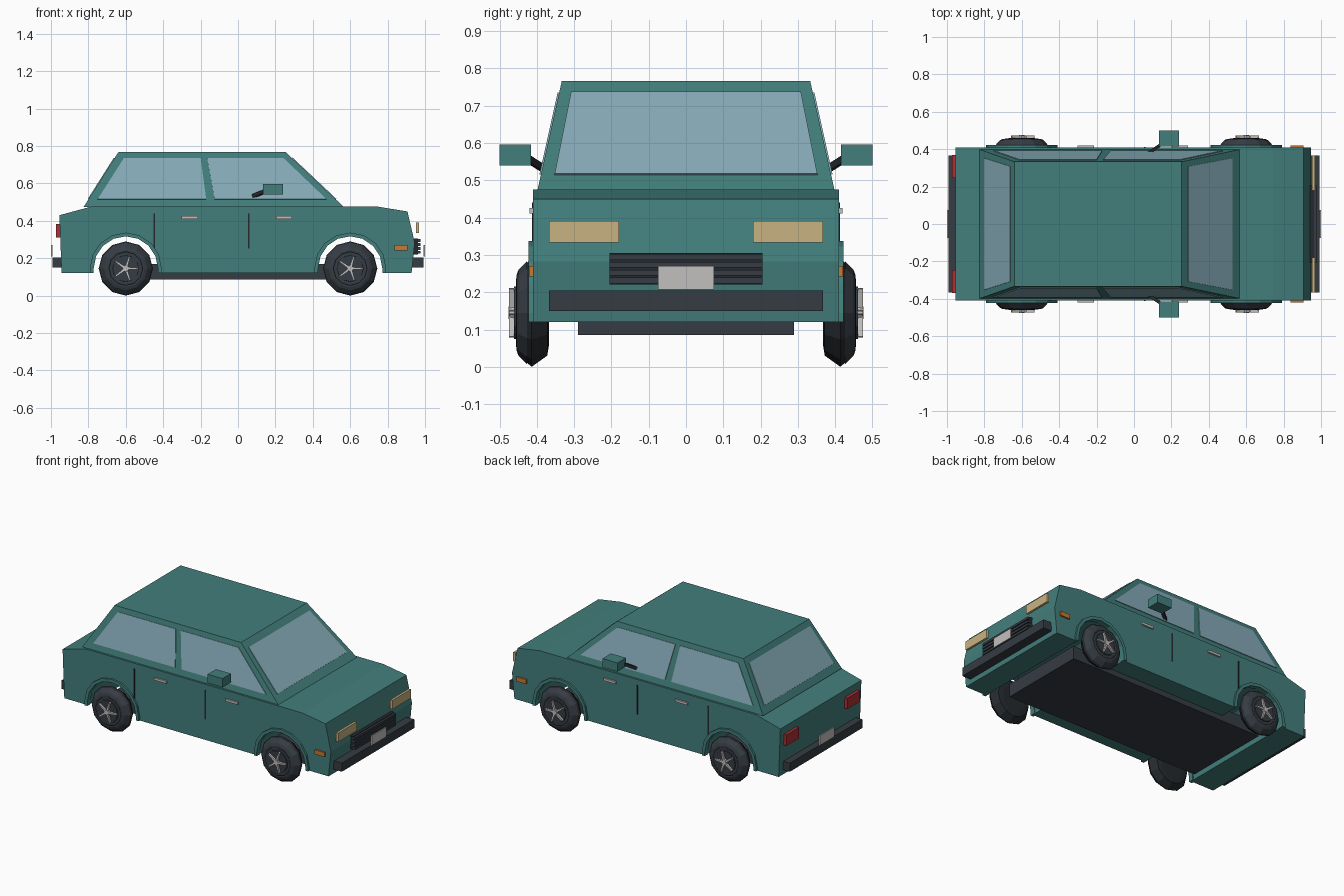
import bpy, bmesh, math
from mathutils import Vector

cube = bpy.data.objects.get("Cube")
if cube:
    bpy.data.objects.remove(cube, do_unlink=True)


def material(name, rgb):
    m = bpy.data.materials.new(name)
    m.use_nodes = True
    m.diffuse_color = (*rgb, 1)
    m.node_tree.nodes["Principled BSDF"].inputs["Base Color"].default_value = (*rgb, 1)
    return m


teal = material("teal paint", (0.055, 0.21, 0.20))
glass = material("window glass", (0.24, 0.41, 0.48))
trim = material("dark grey trim", (0.036, 0.045, 0.056))
rubber = material("black rubber", (0.018, 0.022, 0.026))
silver = material("silver", (0.54, 0.53, 0.52))
lamp = material("headlight cream", (0.58, 0.45, 0.22))
red = material("tail light red", (0.42, 0.03, 0.035))
orange = material("indicator orange", (0.58, 0.19, 0.03))


def finish(name, bm, mat):
    bmesh.ops.recalc_face_normals(bm, faces=bm.faces[:])
    mesh = bpy.data.meshes.new(name)
    bm.to_mesh(mesh)
    bm.free()
    mesh.materials.append(mat)
    ob = bpy.data.objects.new(name, mesh)
    bpy.context.scene.collection.objects.link(ob)
    return ob


def sweep(name, points, move, mat):
    """Solid made by moving a flat polygon along a vector."""
    bm = bmesh.new()
    face = bm.faces.new([bm.verts.new(p) for p in points])
    out = bmesh.ops.extrude_face_region(bm, geom=[face], use_keep_orig=True)
    verts = [g for g in out["geom"] if isinstance(g, bmesh.types.BMVert)]
    bmesh.ops.translate(bm, vec=Vector(move), verts=verts)
    return finish(name, bm, mat)


def prism(name, xz, y0, y1, mat):
    return sweep(name, [(x, y0, z) for x, z in xz], (0, y1 - y0, 0), mat)


def box(name, xs, ys, zs, mat):
    corners = [(xs[0], zs[0]), (xs[1], zs[0]), (xs[1], zs[1]), (xs[0], zs[1])]
    return prism(name, corners, ys[0], ys[1], mat)


SIDES = (("left", 1), ("right", -1))
AXLES = (("front", 0.6), ("rear", -0.6))
HALF, HUB_Z, SILL = 0.41, 0.145, 0.12


def arch(cx, r, n=8):
    """Wheel arch outline from front foot to rear foot."""
    curve = [(cx + r * math.cos(math.pi * i / n), HUB_Z + r * math.sin(math.pi * i / n))
             for i in range(n + 1)]
    return [(cx + r, SILL)] + curve + [(cx - r, SILL)]


# Lower body with both wheel arches in its outline
outline = [(-0.943, SILL), (-0.955, 0.43), (-0.785, 0.476), (0.746, 0.476),
           (0.906, 0.45), (0.945, 0.283), (0.928, SILL)]
prism("body", outline + arch(0.6, 0.176) + arch(-0.6, 0.176), -HALF, HALF, teal)
box("floor_pan", (-0.7, 0.7), (-0.29, 0.29), (0.085, 0.17), trim)

# Cabin: a tapered block
LOW, TOP = 0.475, 0.767
bm = bmesh.new()
for x, y, z in ((-0.825, 0.398, LOW), (0.565, 0.398, LOW), (0.255, 0.333, TOP), (-0.64, 0.333, TOP)):
    for s in (1, -1):
        bm.verts.new((x, s * y, z))
bmesh.ops.convex_hull(bm, input=bm.verts[:])
bmesh.ops.dissolve_limit(bm, angle_limit=0.01, verts=bm.verts[:], edges=bm.edges[:])
finish("cabin", bm, teal)


def lean(z, low, top):
    return low + (top - low) * (z - LOW) / (TOP - LOW)


# Windows: thin plates lying on the leaning cabin faces
W0, W1 = 0.515, 0.735
panes = (("rear_window", (-0.75, -0.17, -0.20, -0.61)),
         ("front_window", (-0.125, 0.473, 0.243, -0.165)))
for side, s in SIDES:
    for name, xs in panes:
        pts = [(x, s * lean(z, 0.398, 0.333), z) for x, z in zip(xs, (W0, W0, W1, W1))]
        sweep(f"{side}_{name}", pts, (0, s * 0.004, 0.001), glass)
for name, low, top, d in (("windshield", 0.565, 0.255, 1), ("back_window", -0.825, -0.64, -1)):
    pts = [(lean(z, low, top), y, z)
           for y, z in ((-0.352, W0), (0.352, W0), (0.308, W1), (-0.308, W1))]
    sweep(name, pts, (d * 0.003, 0, 0.003), glass)


# Wheels: pointed tyre, rim dish and five spokes
def lathe(name, profile, cx, s, steps, mat):
    bm = bmesh.new()
    rings = []
    for r, y in profile:
        rings.append([bm.verts.new((cx + r * math.sin(math.tau * i / steps), s * y,
                                    HUB_Z - r * math.cos(math.tau * i / steps)))
                      for i in range(steps)])
    for a, b in zip(rings, rings[1:]):
        for i in range(steps):
            j = (i + 1) % steps
            bm.faces.new((a[i], a[j], b[j], b[i]))
    bm.faces.new(rings[0])
    bm.faces.new(rings[-1])
    return finish(name, bm, mat)


for side, s in SIDES:
    for end, cx in AXLES:
        tag = f"{end}_{side}"
        lathe(f"{tag}_tyre", [(0.085, 0.367), (0.115, 0.372), (0.145, 0.414), (0.115, 0.447),
                              (0.09, 0.456), (0.075, 0.45)], cx, s, 12, rubber)
        lathe(f"{tag}_tyre_wall", [(0.138, 0.426), (0.116, 0.449), (0.1, 0.455)], cx, s, 12, trim)
        lathe(f"{tag}_rim", [(0.073, 0.445), (0.07, 0.461)], cx, s, 12, trim)
        lathe(f"{tag}_hub", [(0.02, 0.455), (0.016, 0.476)], cx, s, 10, silver)
        for k in range(5):
            a = math.tau * k / 5 + 0.3
            u = Vector((math.sin(a), 0, math.cos(a)))
            v = Vector((u.z, 0, -u.x))
            hub = Vector((cx, s * 0.46, HUB_Z))
            pts = [hub + u * r + v * w for r, w in
                   ((0.012, -0.007), (0.068, -0.004), (0.068, 0.004), (0.012, 0.007))]
            sweep(f"{tag}_spoke_{k + 1}", pts, (0, s * 0.014, 0), silver)
        # Raised lip around the arch
        lip = arch(cx, 0.192) + arch(cx, 0.172)[::-1]
        prism(f"{tag}_arch_lip", lip, s * 0.39, s * 0.422, teal)

    # Door seams, handles and indicators
    for end, x in (("front", 0.057), ("rear", -0.447)):
        box(f"{side}_{end}_door_seam", (x - 0.004, x + 0.004),
            (s * 0.405, s * 0.413), (0.253, 0.44), rubber)
    for end, x in (("front", 0.247), ("rear", -0.258)):
        box(f"{side}_{end}_door_handle", (x - 0.043, x + 0.043),
            (s * 0.405, s * 0.42), (0.411, 0.426), silver)
    box(f"{side}_indicator", (0.838, 0.906), (s * 0.405, s * 0.421), (0.242, 0.27), orange)

    # Door mirror on its stalk
    box(f"{side}_mirror", (0.135, 0.241), (s * 0.415, s * 0.5), (0.54, 0.596), teal)
    foot = [(0.07, s * 0.385, z) for z in (0.52, 0.54)]
    foot += [(0.085, s * 0.375, z) for z in (0.54, 0.52)]
    sweep(f"{side}_mirror_stalk", foot, (0.075, s * 0.05, 0.032), rubber)

    # Lamps
    box(f"{side}_headlight", (0.952, 0.967), (s * 0.18, s * 0.367), (0.334, 0.391), lamp)
    box(f"{side}_tail_light", (-0.972, -0.948), (s * 0.245, s * 0.37), (0.312, 0.382), red)

# Bumpers and number plates
for end, d in (("front", 1), ("rear", -1)):
    box(f"{end}_bumper", (d * 0.925, d * 0.992), (-0.367, 0.367), (0.15, 0.205), trim)
    box(f"{end}_plate", (d * 0.992, d * 1.0), (-0.075, 0.075), (0.208, 0.27), silver)

# Grille with raised slats
box("grille", (0.935, 0.962), (-0.205, 0.205), (0.221, 0.305), rubber)
for i in range(4):
    z = 0.224 + i * 0.021
    box(f"grille_slat_{i + 1}", (0.95, 0.976), (-0.205, 0.205), (z, z + 0.015), trim)
